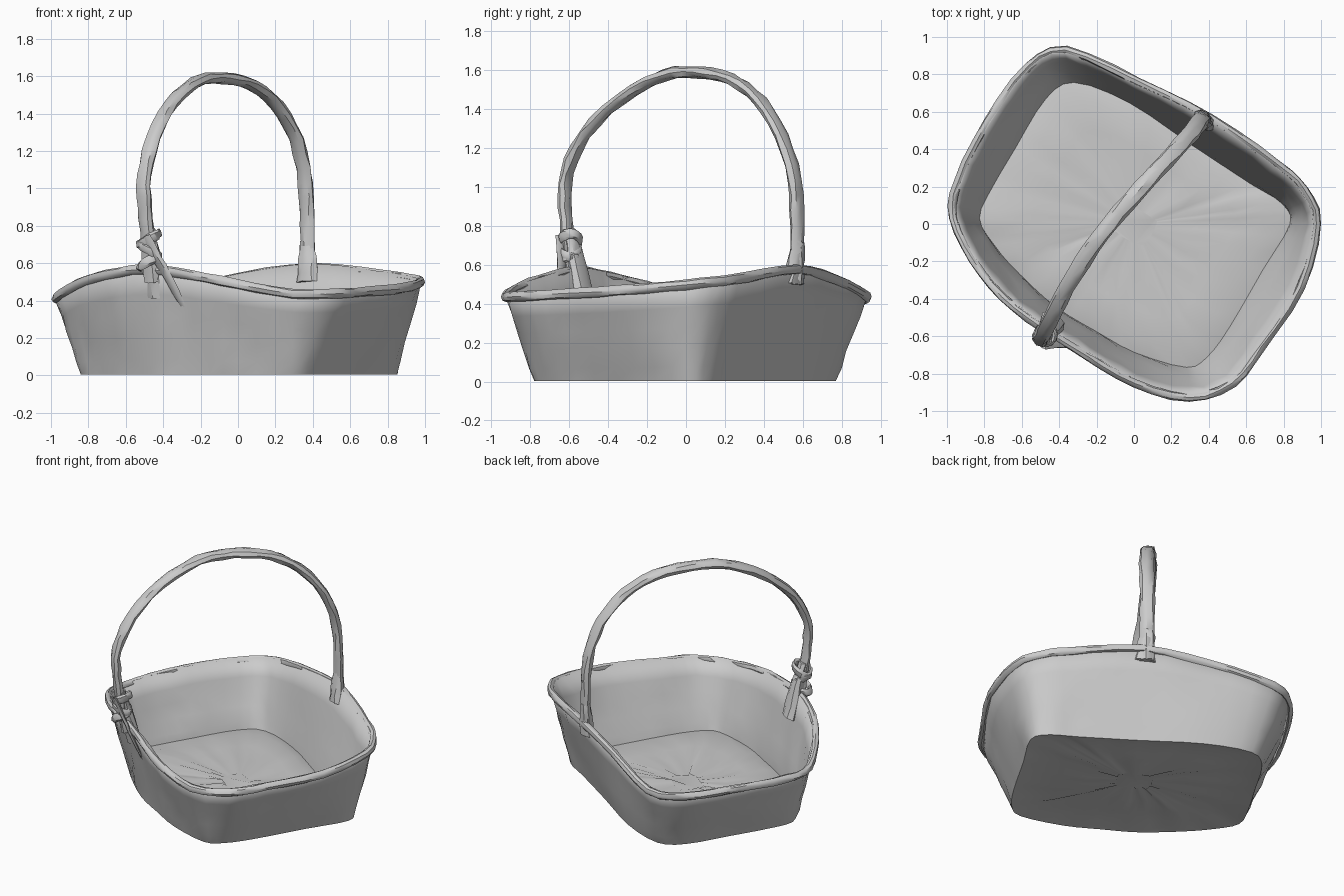
import bpy, bmesh, random
from math import sin, cos, pi
from mathutils import Vector

if "Cube" in bpy.data.objects:
    bpy.data.objects.remove(bpy.data.objects["Cube"])

random.seed(4)


def spline(pts, steps, closed):
    # Catmull-Rom resampling of a control path
    pts = [Vector(p) for p in pts]
    n = len(pts)
    get = (lambda i: pts[i % n]) if closed else (lambda i: pts[max(0, min(n - 1, i))])
    out = []
    for i in range(n if closed else n - 1):
        a, b, c, d = get(i - 1), get(i), get(i + 1), get(i + 2)
        for s in range(steps):
            t = s / steps
            out.append(0.5 * (2 * b + (c - a) * t + (2 * a - 5 * b + 4 * c - d) * t ** 2
                              + (3 * b - a - 3 * c + d) * t ** 3))
    return out if closed else out + [pts[-1]]


def loft(name, rings, loop=False, caps=(True, True), angle=40):
    # skin a list of closed rings into one mesh object
    bm = bmesh.new()
    vs = [[bm.verts.new(p) for p in r] for r in rings]
    k = len(rings[0])
    for j in range(len(vs) if loop else len(vs) - 1):
        a, b = vs[j], vs[(j + 1) % len(vs)]
        for i in range(k):
            bm.faces.new((a[i], a[(i + 1) % k], b[(i + 1) % k], b[i]))
    if not loop:
        if caps[0]:
            bm.faces.new(vs[0][::-1])
        if caps[1]:
            bm.faces.new(vs[-1])
    me = bpy.data.meshes.new(name)
    bm.to_mesh(me)
    bm.free()
    ob = bpy.data.objects.new(name, me)
    bpy.context.collection.objects.link(ob)
    bpy.ops.object.select_all(action='DESELECT')
    ob.select_set(True)
    bpy.context.view_layer.objects.active = ob
    bpy.ops.object.shade_smooth_by_angle(angle=angle * pi / 180)
    return ob


def tube(name, pts, ref, a, b, closed=False, sides=8, jitter=0.0, taper=None):
    # elliptical tube: half-width a along ref, b across it
    rings, n, ref = [], len(pts), Vector(ref)
    for i, p in enumerate(pts):
        q = pts[(i + 1) % n] if closed else pts[min(i + 1, n - 1)]
        o = pts[i - 1] if closed else pts[max(i - 1, 0)]
        t = (q - o).normalized()
        v = t.cross(ref).normalized()
        u = v.cross(t)
        s = taper(i / (n - 1)) if taper else 1
        rings.append([p + u * a * s * cos(2 * pi * k / sides) + v * b * s * sin(2 * pi * k / sides)
                      + Vector([random.uniform(-jitter, jitter) for _ in range(3)])
                      for k in range(sides)])
    return loft(name, rings, loop=closed)


# outline control points: rim x, y, z and matching floor x, y
OUTLINE = [
    (1.0, 0.0, .51, .85, .0), (.93, .19, .53, .80, .12), (.78, .33, .55, .64, .22),
    (.42, .58, .59, .32, .43), (.02, .78, .54, -.02, .66), (-.37, .95, .45, -.32, .77),
    (-.58, .86, .43, -.48, .68), (-.8, .56, .43, -.64, .42), (-.96, .24, .42, -.77, .2),
    (-.99, .03, .43, -.84, .03), (-.88, -.2, .5, -.76, -.12), (-.72, -.4, .55, -.62, -.28),
    (-.5, -.57, .58, -.42, -.46), (-.26, -.72, .55, -.22, -.58), (0, -.87, .5, .0, -.7),
    (.3, -.95, .45, .28, -.78), (.54, -.87, .45, .40, -.72), (.7, -.67, .46, .52, -.56),
    (.91, -.35, .48, .70, -.25)]
rim = spline([p[:3] for p in OUTLINE], 3, True)
base = spline([(p[3], p[4], 0) for p in OUTLINE], 3, True)

# basket shell: floor rings from the middle outwards, then the flared wall
rings = []
for s in (.15, .4, .65, .85):
    rings.append([Vector((b.x * s, b.y * s, .012 + random.uniform(0, .015))) for b in base])
rings.append([b + Vector((0, 0, .004)) for b in base])
for t in (.15, .35, .55, .75, 1):
    rings.append([b.lerp(Vector((r.x * .985, r.y * .985, r.z)), t)
                  + Vector((random.uniform(-.007, .007), random.uniform(-.007, .007), 0))
                  for b, r in zip(base, rim)])
shell = loft("basket_shell", rings, caps=(True, False), angle=50)
mod = shell.modifiers.new("thickness", 'SOLIDIFY')
mod.thickness = .025
mod.offset = -1

# rim band
band = [Vector((r.x * .978, r.y * .978, r.z - .012)) for r in rim]
tube("rim_band", band, (0, 0, 1), .026, .022, closed=True, jitter=.003)

# handle arch
ARCH = [(-.46, -.57, .5), (-.48, -.60, .7), (-.5, -.62, .9), (-.5, -.61, 1.07), (-.45, -.52, 1.27),
        (-.36, -.34, 1.45), (-.22, -.12, 1.57), (-.08, .06, 1.59), (.08, .24, 1.55),
        (.21, .38, 1.44), (.31, .49, 1.26), (.36, .56, 1.03), (.37, .57, .8), (.38, .57, .5)]
arch = spline(ARCH, 3, False)
tube("handle", arch, (.8, -.6, 0), .045, .03, jitter=.005)

# flared joints where the handle meets the rim
for label, top, foot in (("front", (-.48, -.60, .78), (-.43, -.52, .42)),
                         ("back", (.37, .575, .72), (.375, .55, .5))):
    path = [Vector(top).lerp(Vector(foot), i / 5) for i in range(6)]
    tube(label + "_handle_joint", path, (.8, -.6, 0), .055, .035, jitter=.005,
         taper=lambda f: .8 + .5 * f)

# wrapped binding on the front joint
for i, z in enumerate((.61, .67, .73)):
    tilt = .03 * (-1) ** i
    loop = [Vector((-.475 + .055 * cos(a), -.595 + .05 * sin(a), z + tilt * cos(a)))
            for a in [2 * pi * k / 12 for k in range(12)]]
    tube(f"binding_{i + 1}", loop, (0, 0, 1), .026, .014, closed=True, sides=6, jitter=.004)

# loose strap end running down the outside of the front wall
strap = spline([(-.5, -.64, .74), (-.43, -.64, .62), (-.36, -.645, .5), (-.29, -.625, .36)], 3, False)
tube("binding_strap", strap, (.8, -.6, 0), .04, .014, sides=6, jitter=.003,
     taper=lambda f: 1.1 - .6 * f)
